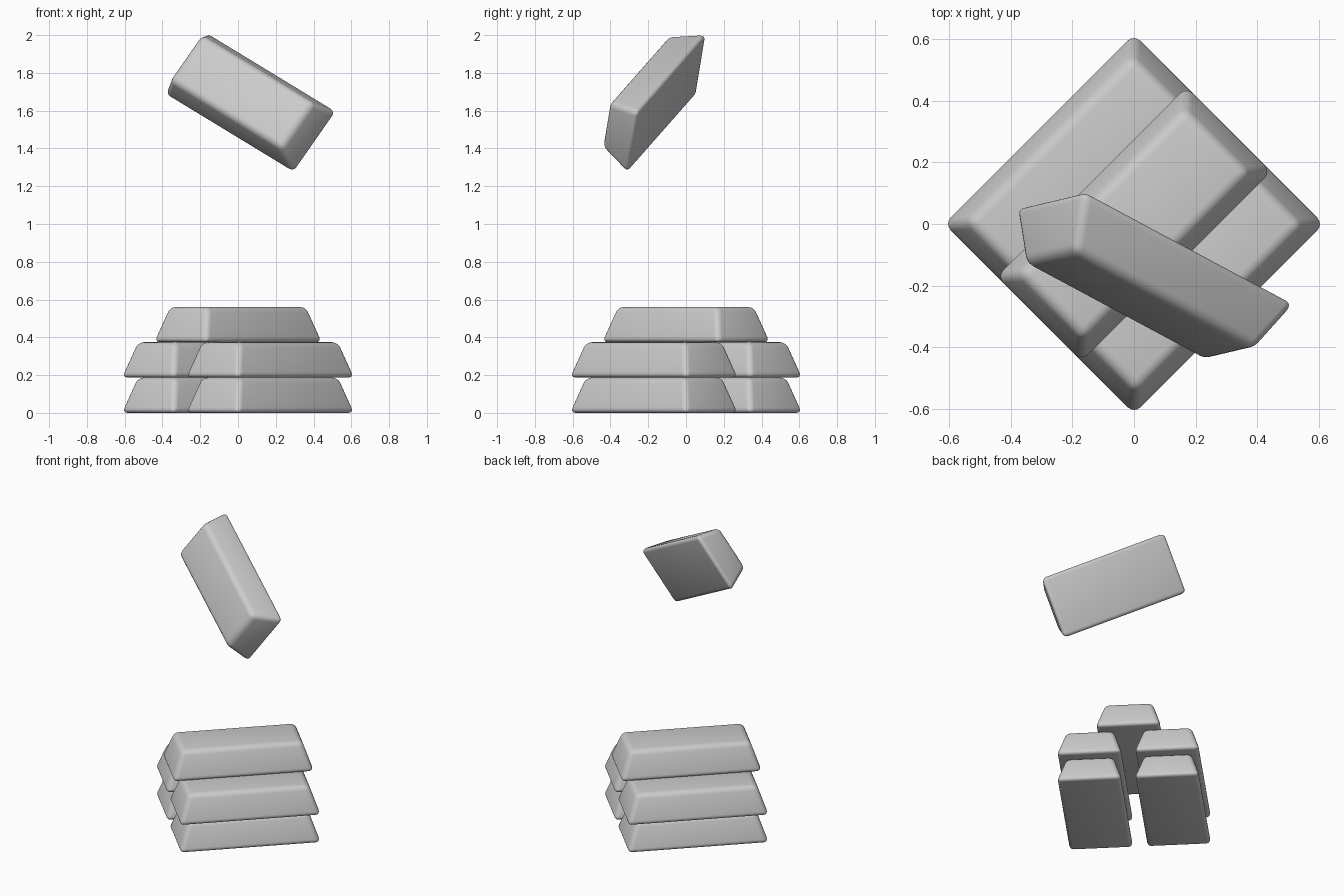
import bpy
import bmesh
from math import sqrt, radians
from mathutils import Matrix, Vector

if "Cube" in bpy.data.objects:
    bpy.data.objects.remove(bpy.data.objects["Cube"])

HL, HW, H = 0.443, 0.202, 0.187      # half length, half width, height of a bar
TAPER_L, TAPER_W = 0.065, 0.055      # inset of the top face


def make_bar(name, origin, along, across):
    """Tapered, rounded bar; origin is the centre of its base."""
    x = Vector(along).normalized()
    y = Vector(across)
    y = (y - x * y.dot(x)).normalized()
    z = x.cross(y)
    bm = bmesh.new()
    bmesh.ops.create_cube(bm, size=2)
    for v in bm.verts:
        top = v.co.z > 0
        v.co.x *= HL - (TAPER_L if top else 0)
        v.co.y *= HW - (TAPER_W if top else 0)
        v.co.z = H if top else 0
    bmesh.ops.bevel(bm, geom=bm.edges[:], offset=0.03, segments=4,
                    profile=0.5, affect='EDGES')
    bmesh.ops.recalc_face_normals(bm, faces=bm.faces[:])
    for f in bm.faces:
        f.smooth = True
    mesh = bpy.data.meshes.new(name)
    bm.to_mesh(mesh)
    bm.free()
    obj = bpy.data.objects.new(name, mesh)
    bpy.context.collection.objects.link(obj)
    obj.matrix_world = Matrix.Translation(origin) @ Matrix((x, y, z)).transposed().to_4x4()
    return obj


# Stack turned 45 degrees: two pairs and a single bar on top
U, V = Vector((1, 1, 0)) / sqrt(2), Vector((-1, 1, 0)) / sqrt(2)
for layer, label in enumerate(("bottom", "middle")):
    for side, offset in (("left", 0.241), ("right", -0.241)):
        make_bar(f"{label}_bar_{side}", V * offset + Vector((0, 0, layer * H)), U, V)
make_bar("top_bar", Vector((0, 0, 2 * H)), U, V)

# Tumbling bar above the stack
make_bar("floating_bar", Vector((0.07, -0.10, 1.637)), (0.69, -0.37, -0.42), (0.22, 0.05, 0.31))
